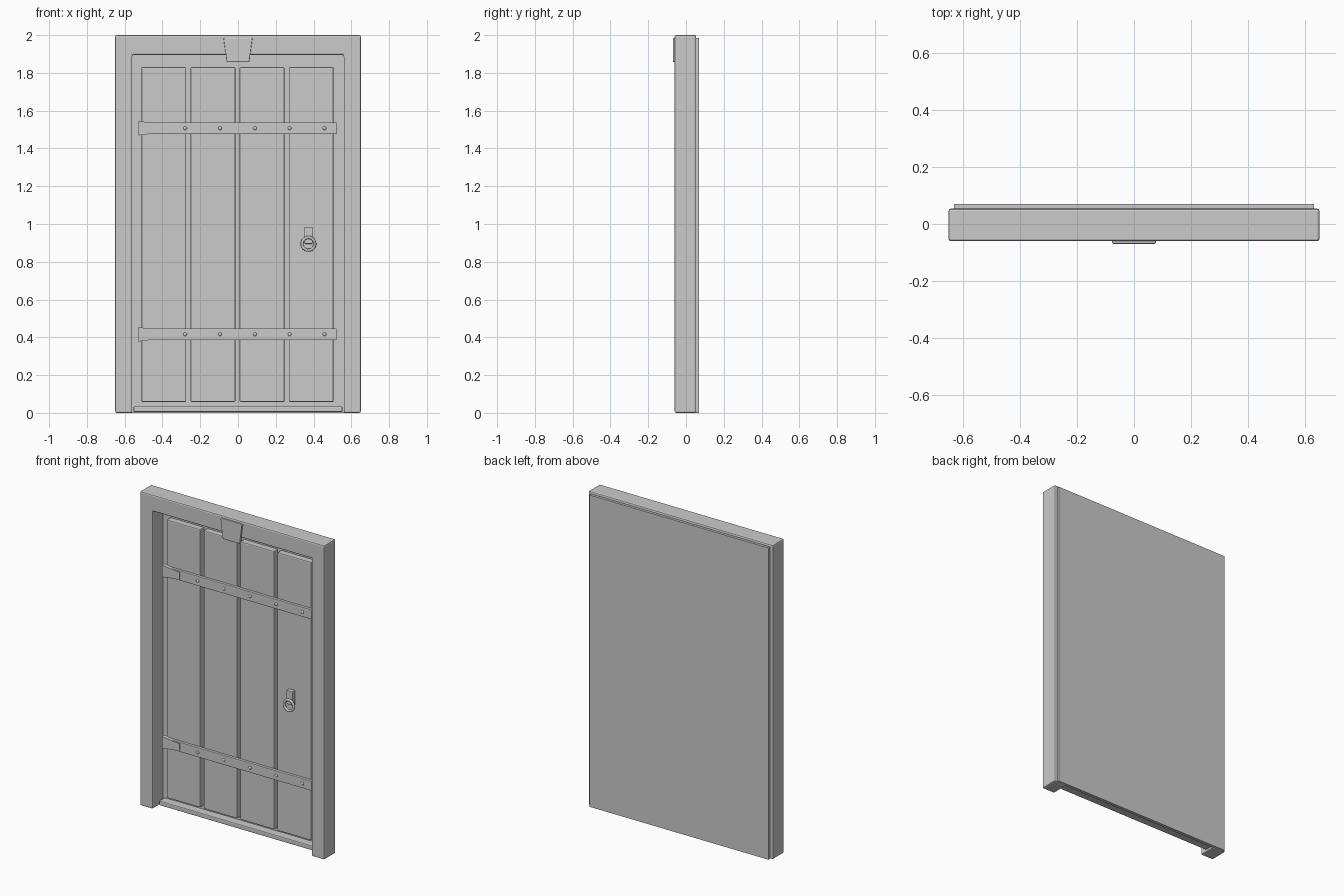
import bpy, bmesh, math

if "Cube" in bpy.data.objects:
    bpy.data.objects.remove(bpy.data.objects["Cube"])

stone = bpy.data.materials.new("plain_grey")
stone.diffuse_color = (0.6, 0.6, 0.6, 1)
stone.use_nodes = True
stone.node_tree.nodes["Principled BSDF"].inputs["Base Color"].default_value = stone.diffuse_color


def finish(name, bm, bevel=0.0, smooth=False):
    bmesh.ops.recalc_face_normals(bm, faces=bm.faces)
    me = bpy.data.meshes.new(name)
    bm.to_mesh(me)
    bm.free()
    me.materials.append(stone)
    if smooth:
        for p in me.polygons:
            p.use_smooth = True
    ob = bpy.data.objects.new(name, me)
    bpy.context.collection.objects.link(ob)
    if bevel:
        mod = ob.modifiers.new("bevel", 'BEVEL')
        mod.width = bevel
        mod.segments = 2
        mod.limit_method = 'ANGLE'
    return ob


def prism(name, outline, y0, y1, bevel=0.0):
    """Extrude an (x, z) outline from y0 to y1."""
    bm = bmesh.new()
    face = bm.faces.new([bm.verts.new((x, y0, z)) for x, z in outline])
    new = bmesh.ops.extrude_face_region(bm, geom=[face])["geom"]
    bmesh.ops.translate(bm, vec=(0, y1 - y0, 0),
                        verts=[v for v in new if isinstance(v, bmesh.types.BMVert)])
    return finish(name, bm, bevel)


def box(name, x0, x1, y0, y1, z0, z1, bevel=0.0):
    return prism(name, [(x0, z0), (x1, z0), (x1, z1), (x0, z1)], y0, y1, bevel)


# Surround: two jambs and a lintel in one piece
prism("door_frame", [(-0.65, 0), (-0.56, 0), (-0.56, 1.895), (0.56, 1.895),
                     (0.56, 0), (0.65, 0), (0.65, 2), (-0.65, 2)], -0.06, 0.054, 0.008)
box("back_panel", -0.63, 0.63, 0.05, 0.07, 0, 1.985)
box("threshold", -0.553, 0.553, -0.005, 0.052, 0.005, 0.035, 0.006)
prism("keystone", [(-0.06, 1.857), (0.06, 1.857), (0.077, 1.985), (-0.077, 1.985)],
      -0.07, -0.045, 0.005)

# Four door planks
for i in range(4):
    x = -0.511 + i * 0.26
    box(f"plank_{i + 1}", x, x + 0.237, 0.01, 0.052, 0.058, 1.83, 0.006)

# Iron straps with flared hinge ends and rivets
for label, z in (("lower", 0.416), ("upper", 1.507)):
    box(f"{label}_strap", -0.522, 0.522, -0.006, 0.014, z - 0.031, z + 0.031, 0.003)
    flare = prism(f"{label}_hinge_flare", [(-0.527, z - 0.038), (-0.405, z - 0.022),
                                           (-0.405, z + 0.022), (-0.527, z + 0.038)],
                  -0.014, 0.012)
    for v in flare.data.vertices:          # thinner towards the strap
        if v.co.x > -0.45 and v.co.y < 0:
            v.co.y = -0.009
    for i in range(5):
        bm = bmesh.new()
        bmesh.ops.create_uvsphere(bm, u_segments=10, v_segments=6, radius=0.01)
        bmesh.ops.scale(bm, vec=(1, 0.7, 1), verts=bm.verts)
        bmesh.ops.translate(bm, vec=(-0.28 + i * 0.1845, -0.006, z), verts=bm.verts)
        finish(f"{label}_rivet_{i + 1}", bm, smooth=True)

# Pull handle: mount and ring
box("handle_mount", 0.351, 0.395, -0.014, 0.012, 0.895, 0.985, 0.004)
bpy.ops.mesh.primitive_torus_add(major_radius=0.034, minor_radius=0.008, major_segments=24,
                                 minor_segments=8, location=(0.373, -0.02, 0.895),
                                 rotation=(math.pi / 2, 0, 0))
ring = bpy.context.object
ring.name = "handle_ring"
ring.data.materials.append(stone)
bpy.ops.object.shade_smooth()
